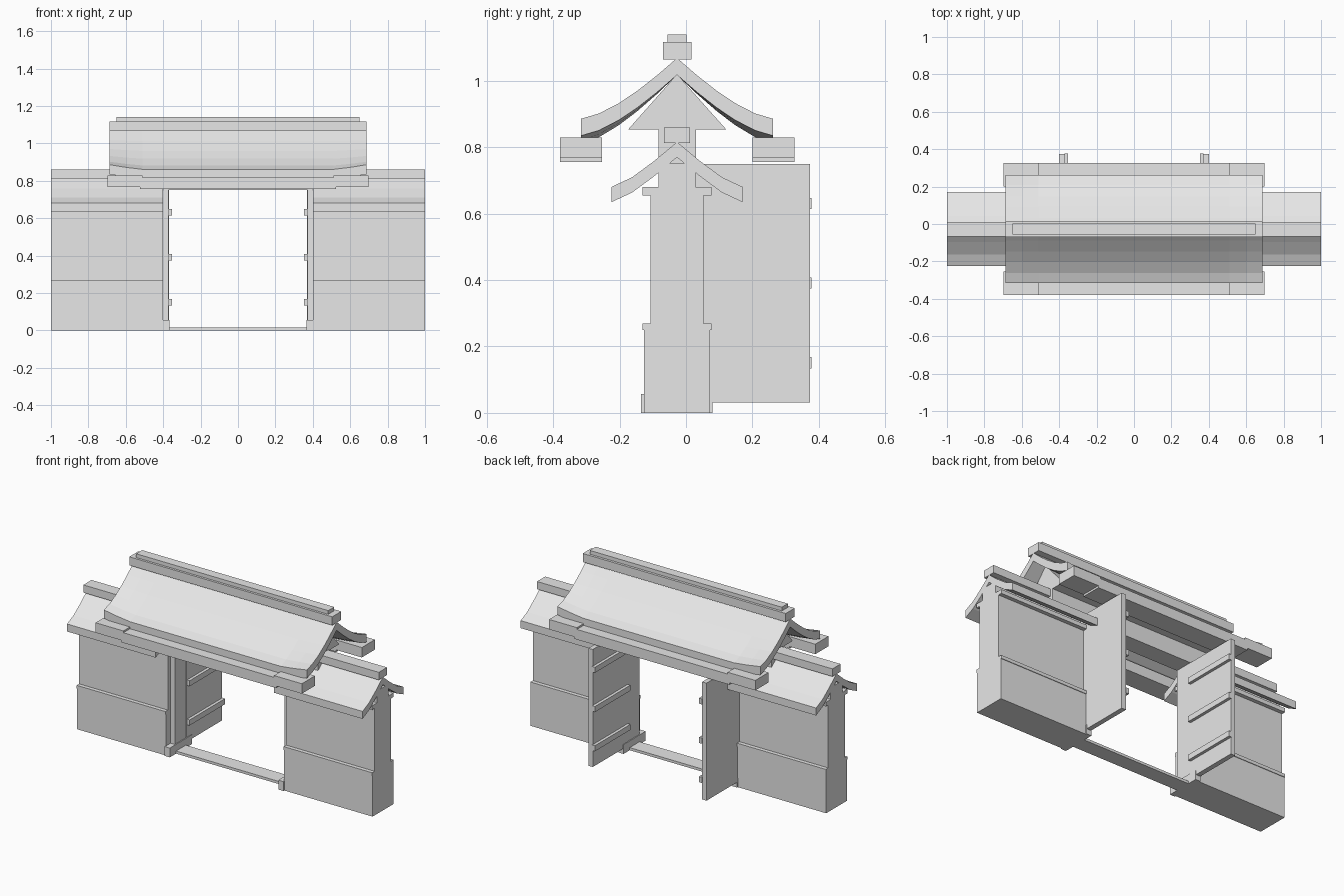
import bpy
import bmesh

if "Cube" in bpy.data.objects:
    bpy.data.objects.remove(bpy.data.objects["Cube"], do_unlink=True)

MID = -0.027  # depth of the gate's centre line

grey = bpy.data.materials.new("plain_grey")
grey.use_nodes = True
grey.diffuse_color = (0.8, 0.8, 0.8, 1)
grey.node_tree.nodes["Principled BSDF"].inputs["Base Color"].default_value = (0.8, 0.8, 0.8, 1)


def finish(name, bm):
    bmesh.ops.recalc_face_normals(bm, faces=bm.faces)
    mesh = bpy.data.meshes.new(name)
    bm.to_mesh(mesh)
    bm.free()
    mesh.materials.append(grey)
    obj = bpy.data.objects.new(name, mesh)
    bpy.context.collection.objects.link(obj)
    return obj


def loft(name, rings):
    """Skin a closed solid through matching rings of points."""
    bm = bmesh.new()
    rows = [[bm.verts.new(p) for p in ring] for ring in rings]
    n = len(rows[0])
    for a, b in zip(rows, rows[1:]):
        for i in range(n):
            j = (i + 1) % n
            bm.faces.new((a[i], a[j], b[j], b[i]))
    bm.faces.new(rows[0])
    bm.faces.new(rows[-1])
    return finish(name, bm)


def extrude_x(name, outline, x0, x1):
    return loft(name, [[(x, y, z) for y, z in outline] for x in (x0, x1)])


def box(name, x0, x1, y0, y1, z0, z1):
    return extrude_x(name, [(y0, z0), (y1, z0), (y1, z1), (y0, z1)], x0, x1)


def mirrored(obj):
    mod = obj.modifiers.new("mirror_sides", 'MIRROR')
    mod.use_axis = (True, False, False)
    return obj


def roof(name, half, thick, sections):
    """Curved two-sided roof; each section is (x, eave sag)."""
    span = half[-1][0]
    top = [(-d, z) for d, z in reversed(half)] + half[1:]
    under = [(d, z - thick) for d, z in reversed(top)]
    return loft(name, [[(x, MID + d, z - sag * abs(d) / span) for d, z in top + under]
                       for x, sag in sections])


# Side walls: plinth, ledge, upper wall, cap and roof core in one profile
wall_half = [(0.1, 0), (0.1, 0.25), (0.104, 0.25), (0.104, 0.27), (0.08, 0.27),
             (0.08, 0.655), (0.104, 0.655), (0.104, 0.68), (0.056, 0.68), (0.056, 0.752)]
wall_outline = [(MID + d, z) for d, z in wall_half] + [(MID - d, z) for d, z in reversed(wall_half)]
mirrored(extrude_x("side_wall", wall_outline, 0.4, 1.0))

# Side wall roofs and their ridges
mirrored(roof("side_roof", [(0, 0.816), (0.07, 0.758), (0.135, 0.71), (0.197, 0.681)],
              0.046, [(0.4, 0), (1.0, 0)]))
mirrored(box("side_ridge", 0.4, 1.0, -0.067, 0.012, 0.813, 0.86))

# Main roof with eaves that lift toward the ends
main_half = [(0, 1.069), (0.06, 1.017), (0.12, 0.97), (0.175, 0.933), (0.235, 0.902), (0.289, 0.886)]
roof("main_roof", main_half, 0.051,
     [(-0.687, 0), (-0.6, 0.014), (-0.51, 0.025), (0.51, 0.025), (0.6, 0.014), (0.687, 0)])
box("main_ridge", -0.687, 0.687, -0.07, 0.017, 1.065, 1.117)
box("ridge_cap", -0.65, 0.65, -0.056, 0.002, 1.117, 1.14)

# Gable core and lintel over the opening
extrude_x("gable_core", [(-0.175, 0.853), (0.122, 0.853), (MID, 1.02)], -0.6, 0.6)
box("lintel", -0.6, 0.6, -0.083, 0.03, 0.752, 0.855)

# Eave beams, stepped up at both ends
beam_half = [(0.698, 0.768), (0.698, 0.829), (0.51, 0.829), (0.51, 0.818)]
beam_low = [(0.525, 0.756), (0.525, 0.768)]
beam = beam_low + beam_half
beam = beam + [(-x, z) for x, z in reversed(beam)]
for name, y0, y1 in (("front_eave_beam", -0.38, -0.253), ("back_eave_beam", 0.2, 0.327)):
    loft(name, [[(x, y, z) for x, z in beam] for y in (y0, y1)])

# Door frame and threshold
mirrored(box("door_post", 0.372, 0.4, -0.08, 0.03, 0, 0.755))
mirrored(box("post_foot", 0.367, 0.402, -0.135, 0.08, 0, 0.057))
box("threshold", -0.37, 0.37, -0.075, 0.02, 0, 0.016)

# Open doors with three battens each
mirrored(box("door_leaf", 0.37, 0.4, 0.03, 0.373, 0.031, 0.75))
for i in range(3):
    z = 0.151 + 0.24 * i
    mirrored(box(f"door_batten_{i + 1}", 0.352, 0.372, 0.035, 0.378, z - 0.017, z + 0.017))
